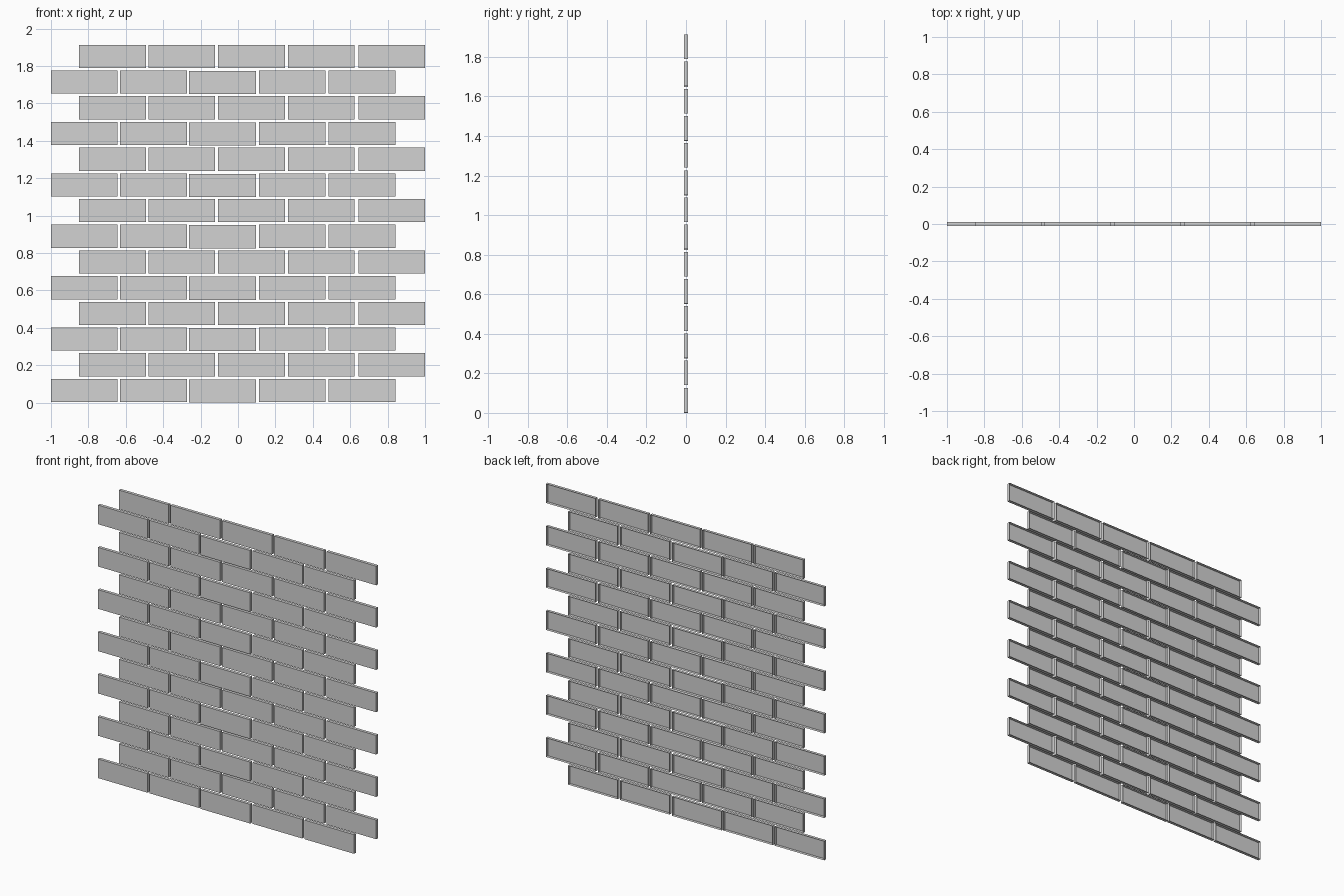
import bpy
import bmesh

WIDTH, DEPTH, HEIGHT = 0.357, 0.02, 0.124
ROWS, ROW_PITCH, BASE = 14, 0.1374, 0.003
DROP = 0.003  # the middle brick of each left-hand course sits slightly low

if "Cube" in bpy.data.objects:
    bpy.data.objects.remove(bpy.data.objects["Cube"], do_unlink=True)

# Plain light grey
grey = bpy.data.materials.new("brick grey")
colour = (0.65, 0.65, 0.65, 1.0)
grey.use_nodes = True
grey.diffuse_color = colour
grey.node_tree.nodes["Principled BSDF"].inputs["Base Color"].default_value = colour

# One brick tile: a shallow tray, closed in front and open at the back
bm = bmesh.new()
bmesh.ops.create_cube(bm, size=1)
bmesh.ops.scale(bm, vec=(WIDTH, DEPTH, HEIGHT), verts=bm.verts)
back = [f for f in bm.faces if f.normal.y > 0.9]
bmesh.ops.delete(bm, geom=back, context='FACES_ONLY')
tile = bpy.data.meshes.new("brick_tile")
bm.to_mesh(tile)
bm.free()
tile.materials.append(grey)

# Left edges of the bricks in the two alternating courses
left_course = (-1.0, -0.63, -0.262, 0.112, 0.484)
right_course = (-0.849, -0.479, -0.107, 0.267, 0.643)

# Lay the courses in running bond
for row in range(ROWS):
    shifted = row % 2 == 1
    for i, x in enumerate(right_course if shifted else left_course):
        z = BASE + row * ROW_PITCH + HEIGHT / 2
        if i == 2 and not shifted:
            z -= DROP
        brick = bpy.data.objects.new(f"brick_row_{row + 1}_{i + 1}", tile)
        brick.location = (x + WIDTH / 2, 0, z)
        bpy.context.collection.objects.link(brick)
